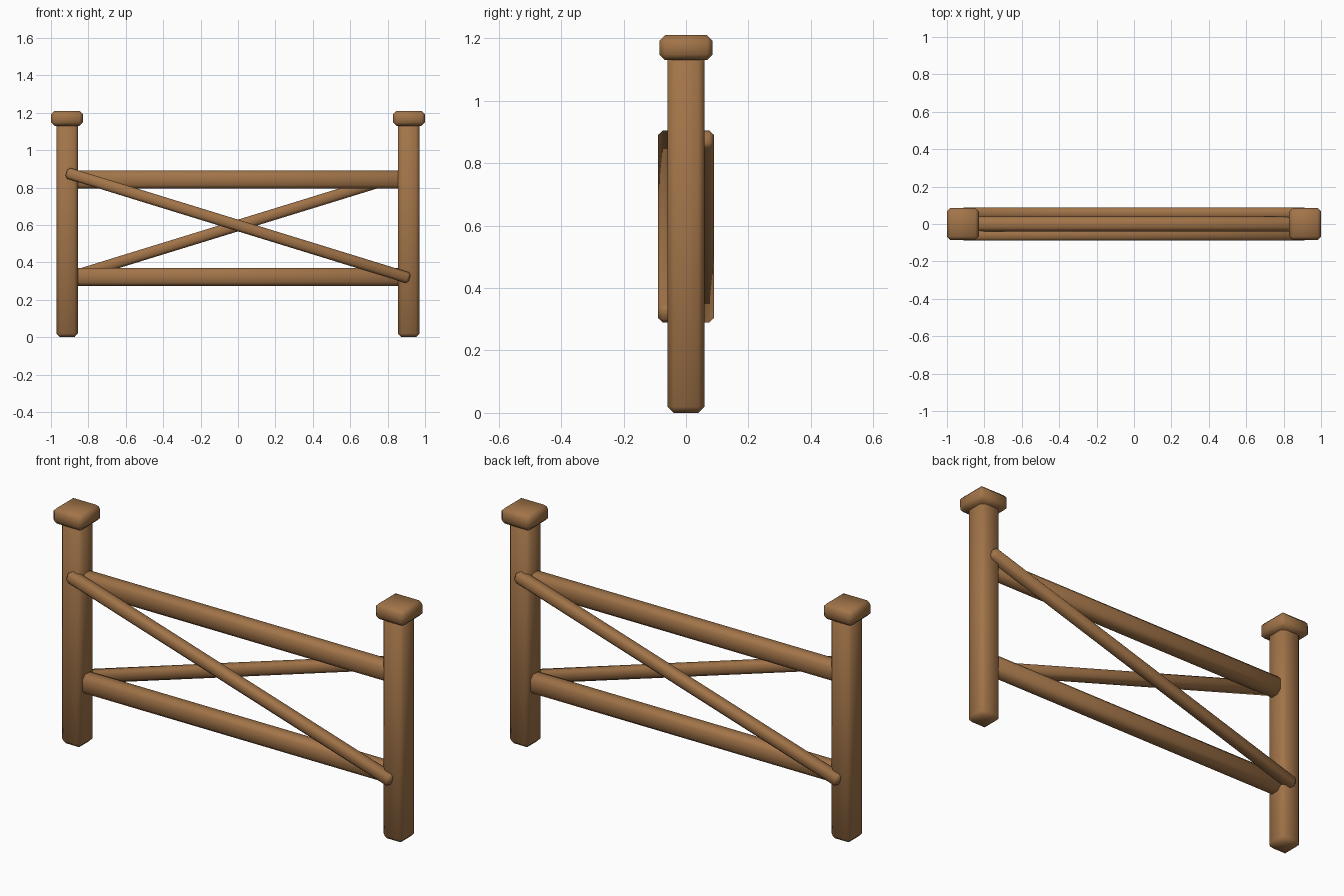
import bpy, bmesh, math
from mathutils import Matrix

if "Cube" in bpy.data.objects:
    bpy.data.objects.remove(bpy.data.objects["Cube"])

wood = bpy.data.materials.new("brown_wood")
wood.diffuse_color = (0.36, 0.175, 0.066, 1.0)
wood.use_nodes = True
wood.node_tree.nodes["Principled BSDF"].inputs["Base Color"].default_value = wood.diffuse_color


def beam(name, size, loc, bevel, tilt=0.0):
    """Chamfered, smooth-shaded timber block, tilted about the y axis."""
    bm = bmesh.new()
    bmesh.ops.create_cube(bm, size=1.0)
    bmesh.ops.scale(bm, vec=size, verts=bm.verts)
    bmesh.ops.bevel(bm, geom=bm.edges[:], offset=bevel, segments=1,
                    profile=0.5, affect='EDGES')
    bmesh.ops.recalc_face_normals(bm, faces=bm.faces[:])
    bm.transform(Matrix.Rotation(tilt, 4, 'Y'))
    for f in bm.faces:
        f.smooth = True
    me = bpy.data.meshes.new(name)
    bm.to_mesh(me)
    bm.free()
    me.materials.append(wood)
    ob = bpy.data.objects.new(name, me)
    ob.location = loc
    bpy.context.collection.objects.link(ob)
    return ob


# posts with caps
for side, s in (("left", -1), ("right", 1)):
    beam(side + "_post", (0.116, 0.118, 1.15), (s * 0.913, 0, 0.575), 0.02)
    beam(side + "_post_cap", (0.17, 0.17, 0.08), (s * 0.915, 0, 1.17), 0.018)

# horizontal rails
for level, z in (("lower", 0.322), ("upper", 0.842)):
    beam(level + "_rail", (1.76, 0.08, 0.097), (0, 0, z), 0.02)

# crossed diagonal braces, one on each face
tilt = math.atan2(0.565, 1.834)
for face, s in (("front", -1), ("back", 1)):
    beam(face + "_brace", (1.92, 0.06, 0.06), (0, s * 0.059, 0.597), 0.014, -s * tilt)
